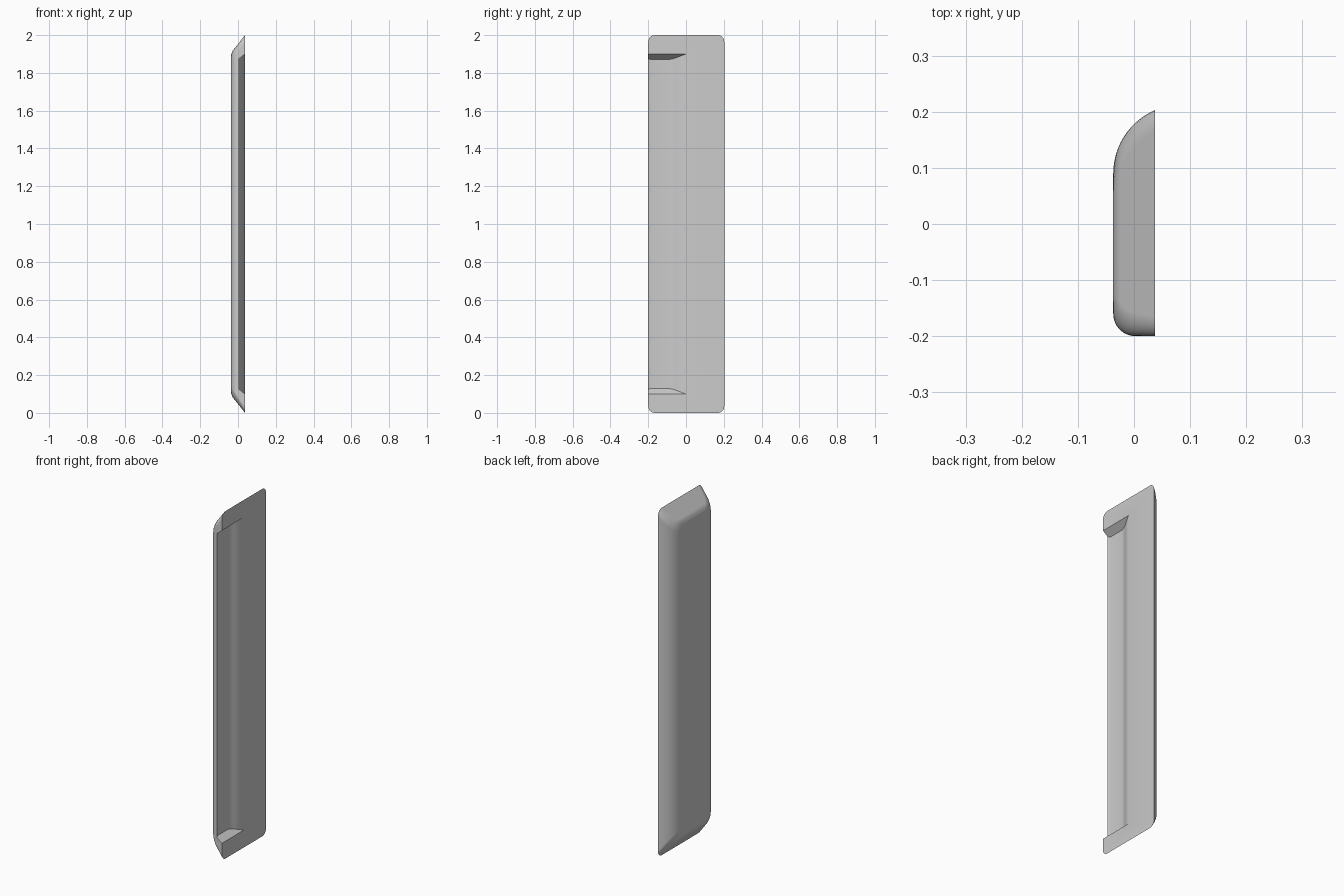
import bpy, bmesh, math

if "Cube" in bpy.data.objects:
    bpy.data.objects.remove(bpy.data.objects["Cube"])

DEPTH, HALF = 0.074, 0.037      # handle thickness along x

grey = bpy.data.materials.new("plain grey")
grey.use_nodes = True
colour = (0.6, 0.6, 0.6, 1)
grey.diffuse_color = colour
grey.node_tree.nodes["Principled BSDF"].inputs["Base Color"].default_value = colour


def loft(name, rings):
    """Join equal-length closed rings with quads and cap both ends."""
    bm = bmesh.new()
    loops = [[bm.verts.new(p) for p in ring] for ring in rings]
    n = len(loops[0])
    for a, b in zip(loops, loops[1:]):
        for i in range(n):
            j = (i + 1) % n
            bm.faces.new((a[i], a[j], b[j], b[i]))
    bm.faces.new(loops[0])
    bm.faces.new(loops[-1])
    bmesh.ops.recalc_face_normals(bm, faces=bm.faces)
    mesh = bpy.data.meshes.new(name)
    bm.to_mesh(mesh)
    bm.free()
    obj = bpy.data.objects.new(name, mesh)
    bpy.context.collection.objects.link(obj)
    mesh.materials.append(grey)
    return obj


def rounded_rect(x, y0, y1, z0, z1, r, steps=6):
    ring = []
    corners = [(y1 - r, z1 - r), (y0 + r, z1 - r), (y0 + r, z0 + r), (y1 - r, z0 + r)]
    for k, (cy, cz) in enumerate(corners):
        for s in range(steps + 1):
            a = math.pi / 2 * (k + s / steps)
            ring.append((x, cy + r * math.cos(a), cz + r * math.sin(a)))
    return ring


def body_ring(u):
    """Outline at distance u above the outer face."""
    back = 0.09 + 0.123 * math.sin(math.acos(1 - u / 0.123))
    front = -0.16 - 0.04 * math.sqrt(1 - max(0, 1 - u / 0.04) ** 2)
    inset = (DEPTH - u) * 1.27 + 0.014 * max(0, 1 - u / 0.01) ** 2
    radius = 0.035 + 0.015 * (1 - u / DEPTH)
    return rounded_rect(u - HALF, front, back, inset, 2 - inset, radius)


# Handle body: sloped ends, rounded front edge, wide curved back edge
body = loft("handle_body", [body_ring(DEPTH * (k / 14) ** 2) for k in range(15)])

# Finger recess: open at the front, with a small lip and sloped ends
profile = [(0.057, 0.043), (HALF, 0.0), (0.012, -0.054), (0.004, -0.075),
           (0.0, -0.095), (0.0, -0.185), (0.006, -0.2), (0.006, -0.25), (0.057, -0.25)]


def recess_end(side):
    return [(x, y, 1 + side * (0.9 - (HALF - x) * 0.81)) for x, y in profile]


cutter = loft("recess_cutter", [recess_end(-1), recess_end(1)])
cutter.hide_render = True
cut = body.modifiers.new("recess", 'BOOLEAN')
cut.operation = 'DIFFERENCE'
cut.solver = 'EXACT'
cut.object = cutter

bpy.ops.object.select_all(action='DESELECT')
body.select_set(True)
bpy.context.view_layer.objects.active = body
bpy.ops.object.modifier_apply(modifier="recess")
bpy.data.objects.remove(cutter)
bpy.ops.object.shade_smooth_by_angle(angle=math.radians(30))
weighted = body.modifiers.new("flat_face_normals", 'WEIGHTED_NORMAL')
weighted.keep_sharp = True
